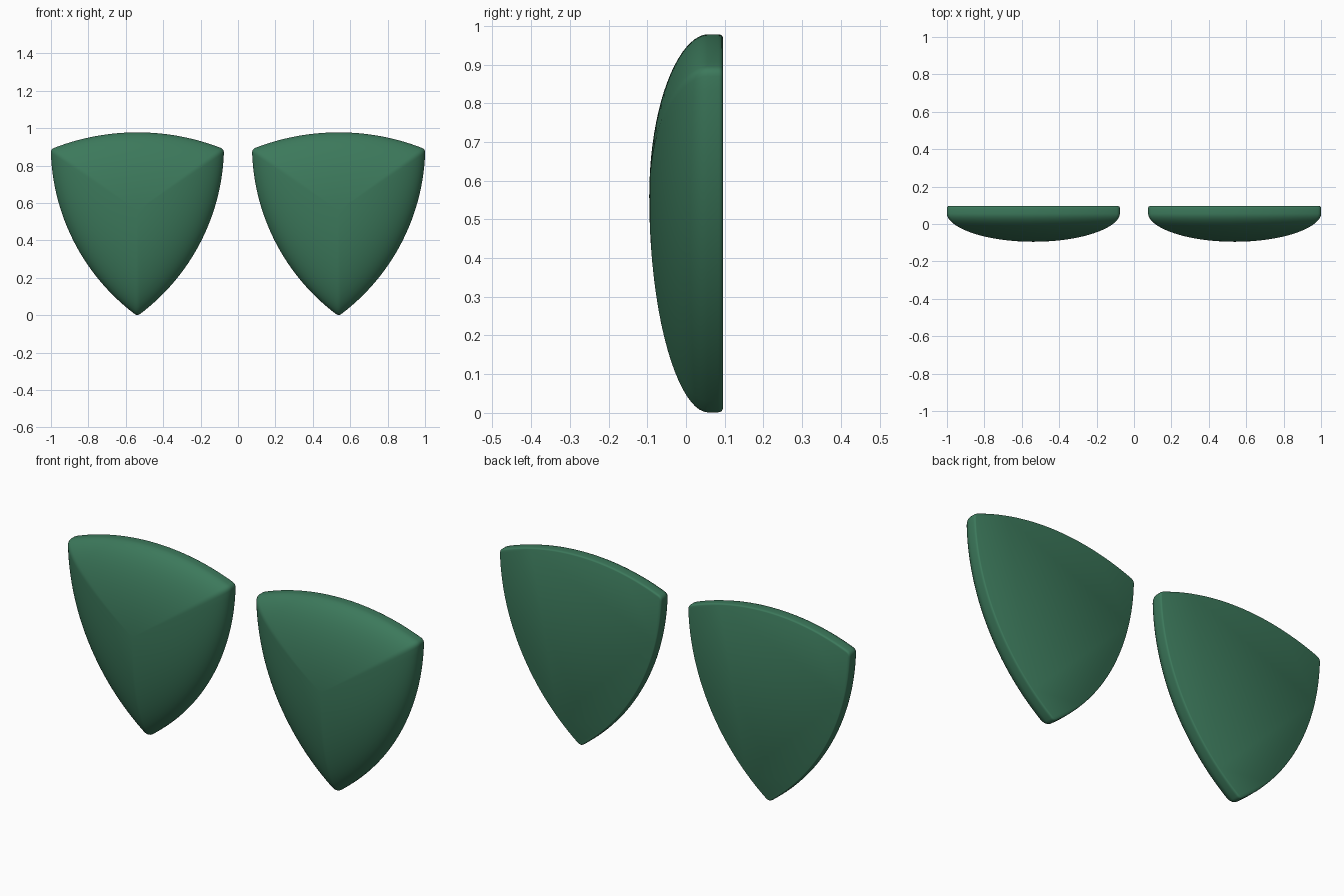
import bpy, bmesh, math
from mathutils import Vector

if "Cube" in bpy.data.objects:
    bpy.data.objects.remove(bpy.data.objects["Cube"])

CX, CZ = 0.538, 0.56        # pad centre: x offset and height of the dome's peak
BACK, RIM, FRONT = 0.095, 0.055, -0.095


def arc(a, b, sag, n=28):
    """Circular arc from a to b bulging to the right of travel, corners trimmed."""
    a, b = Vector(a), Vector(b)
    d = b - a
    c = d.length
    r = (c * c / 4 + sag * sag) / (2 * sag)
    right = Vector((d.y, -d.x)).normalized()
    centre = (a + b) / 2 + right * (sag - r)
    half = math.asin(c / 2 / r)
    trim = 0.018 / c
    pts = []
    for i in range(n):
        ang = half * (2 * (trim + (1 - 2 * trim) * i / (n - 1)) - 1)
        pts.append(centre + r * (right * math.cos(ang) + d.normalized() * math.sin(ang)))
    return pts


# Three-sided shield outline with tiny rounded corners
corners = [(0, -0.004), (0.463, 0.888), (-0.463, 0.888)]
sags = [0.118, 0.09, 0.118]
sides = [arc(corners[i], corners[(i + 1) % 3], sags[i]) for i in range(3)]
outline = []
for i in range(3):
    outline += sides[i]
    p, q, s = sides[i][-1], Vector(corners[(i + 1) % 3]), sides[(i + 1) % 3][0]
    for t in (0.25, 0.5, 0.75):
        outline.append(p * (1 - t) ** 2 + q * 2 * t * (1 - t) + s * t * t)

# Section from back edge round to the domed front: (scale, y)
section = [(0.984, BACK), (0.993, BACK - 0.002), (0.998, BACK - 0.006), (1.0, BACK - 0.012)]
for k in range(20):
    a = math.pi / 2 * k / 20
    section.append((math.cos(a), RIM + (FRONT - RIM) * math.sin(a) ** 1.08))

mat = bpy.data.materials.new("green")
mat.diffuse_color = (0.045, 0.19, 0.105, 1)
mat.use_nodes = True
mat.node_tree.nodes["Principled BSDF"].inputs["Base Color"].default_value = mat.diffuse_color


def make_pad(name, x):
    bm = bmesh.new()
    rings = [[bm.verts.new((x + p.x * s, y, CZ + (p.y - CZ) * s)) for p in outline]
             for s, y in section]
    n = len(outline)
    for r0, r1 in zip(rings, rings[1:]):
        for i in range(n):
            j = (i + 1) % n
            bm.faces.new((r0[i], r0[j], r1[j], r1[i]))
    bm.faces.new(rings[0])
    tip = bm.verts.new((x, FRONT, CZ))
    for i in range(n):
        bm.faces.new((rings[-1][i], rings[-1][(i + 1) % n], tip))
    bmesh.ops.recalc_face_normals(bm, faces=bm.faces)
    me = bpy.data.meshes.new(name)
    bm.to_mesh(me)
    bm.free()
    me.materials.append(mat)
    ob = bpy.data.objects.new(name, me)
    bpy.context.collection.objects.link(ob)
    bpy.context.view_layer.objects.active = ob
    ob.select_set(True)
    bpy.ops.object.shade_smooth_by_angle(angle=math.radians(40))
    ob.select_set(False)


# Mirrored pair of pads
make_pad("left_pad", -CX)
make_pad("right_pad", CX)
